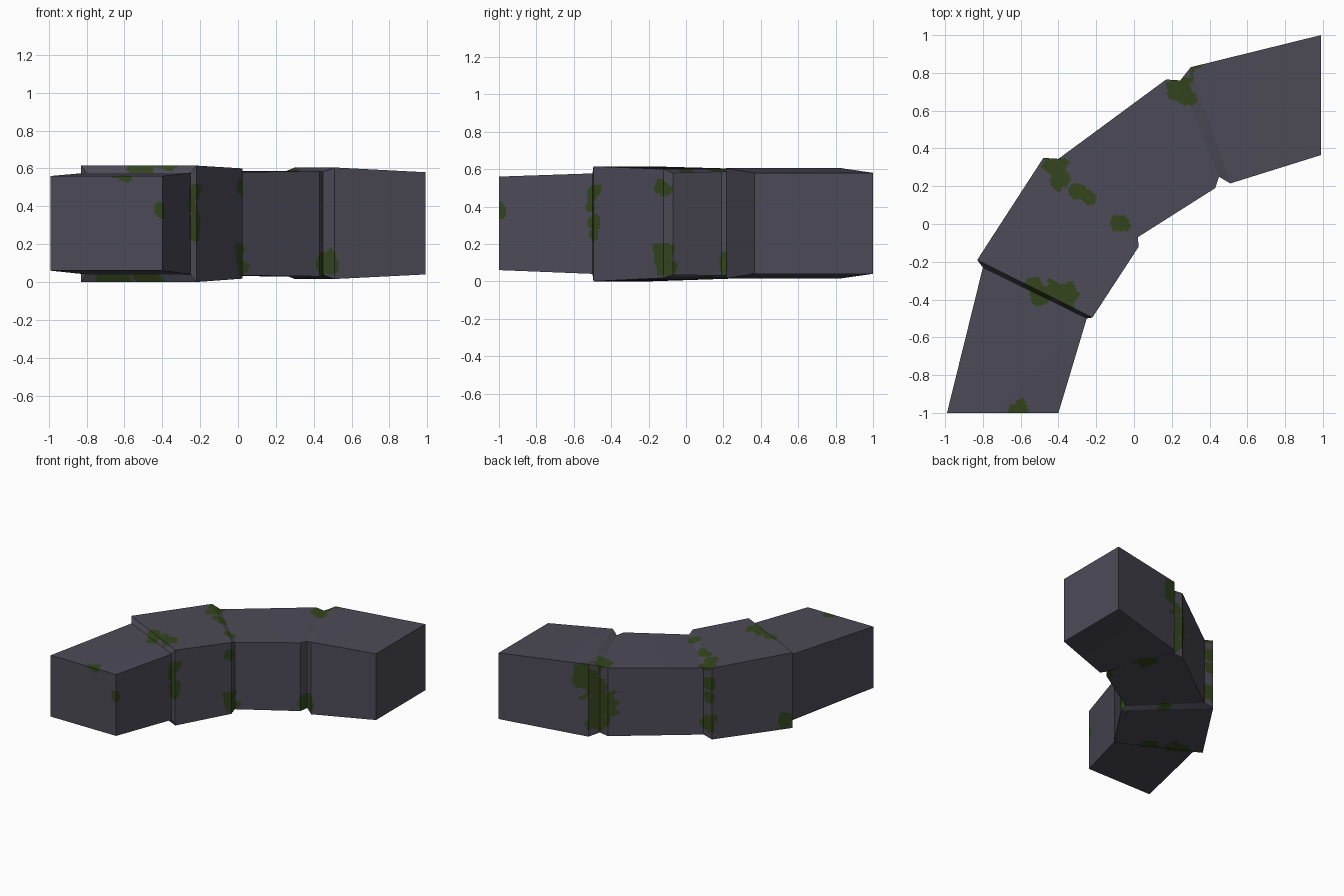
import bpy, bmesh
from mathutils import Vector, noise


def material(name, rgb):
    m = bpy.data.materials.new(name)
    m.diffuse_color = (*rgb, 1)
    return m


STONE = material("slate_stone", (0.073, 0.070, 0.095))
MOSS = material("dark_moss", (0.034, 0.058, 0.012))

# cross-sections along the arc: left x, y, right x, y, bottom z, top z
RINGS = [
    (-0.99, -1.00, -0.40, -1.00, 0.060, 0.560),
    (-0.80, -0.23, -0.25, -0.50, 0.040, 0.577),
    (-0.83, -0.19, -0.22, -0.495, 0.000, 0.615),
    (-0.48, 0.35, 0.025, -0.12, 0.018, 0.600),
    (-0.40, 0.345, 0.02, -0.07, 0.035, 0.580),
    (0.17, 0.765, 0.43, 0.19, 0.030, 0.587),
    (0.245, 0.76, 0.45, 0.25, 0.038, 0.582),
    (0.30, 0.83, 0.51, 0.215, 0.016, 0.605),
    (0.99, 1.00, 0.99, 0.365, 0.040, 0.580),
]

# moss growth: centre x, y, z, radius
BLOBS = [
    # first joint, top, bottom and sides
    (-0.54, -0.32, 0.61, 0.055), (-0.50, -0.37, 0.60, 0.06),
    (-0.42, -0.34, 0.61, 0.05), (-0.35, -0.38, 0.61, 0.06),
    (-0.66, -0.29, 0.02, 0.10), (-0.48, -0.38, 0.02, 0.09),
    (-0.23, -0.49, 0.47, 0.05), (-0.24, -0.50, 0.40, 0.035),
    (-0.23, -0.49, 0.31, 0.05), (-0.23, -0.50, 0.25, 0.035),
    (-0.79, -0.14, 0.08, 0.07),
    # second joint
    (-0.42, 0.31, 0.60, 0.06), (-0.39, 0.23, 0.60, 0.055),
    (-0.30, 0.18, 0.595, 0.05), (-0.24, 0.14, 0.59, 0.04),
    (-0.08, 0.00, 0.59, 0.05), (-0.45, 0.36, 0.46, 0.06),
    (-0.45, 0.35, 0.36, 0.05), (-0.44, 0.35, 0.14, 0.07),
    (0.01, -0.13, 0.16, 0.06), (0.02, -0.10, 0.07, 0.06),
    (0.01, -0.12, 0.50, 0.05), (-0.20, 0.12, 0.03, 0.05),
    # third joint
    (0.24, 0.72, 0.59, 0.065), (0.28, 0.66, 0.59, 0.05),
    (0.33, 0.83, 0.50, 0.09), (0.25, 0.78, 0.42, 0.08),
    (0.22, 0.77, 0.28, 0.12), (0.25, 0.78, 0.14, 0.09),
    (0.46, 0.24, 0.10, 0.07), (0.34, 0.55, 0.02, 0.08),
    # free end
    (-0.40, -1.00, 0.38, 0.045), (-0.60, -0.99, 0.575, 0.05),
]
BLOBS = [(Vector(b[:3]), b[3]) for b in BLOBS]


def mossy(p):
    ragged = 1 + 0.55 * noise.noise(p * 17)
    return any((p - c).length < r * ragged for c, r in BLOBS)


def corners(ring):
    lx, ly, rx, ry, lo, hi = ring
    return [Vector(c) for c in ((lx, ly, lo), (rx, ry, lo), (rx, ry, hi), (lx, ly, hi))]


def patch(bm, a, b, c, d, nu, nv):
    """Fine grid over the quad a-b-c-d, coloured cell by cell."""
    def point(i, j):
        return a.lerp(b, i / nu).lerp(d.lerp(c, i / nu), j / nv)
    grid = [[bm.verts.new(point(i, j)) for j in range(nv + 1)] for i in range(nu + 1)]
    for i in range(nu):
        for j in range(nv):
            f = bm.faces.new((grid[i][j], grid[i + 1][j], grid[i + 1][j + 1], grid[i][j + 1]))
            f.material_index = int(mossy(f.calc_center_median()))


N = 44


def block(name, first, last):
    """Loft one stone block through its cross-sections."""
    bm = bmesh.new()
    for r in range(first, last):
        a, b = corners(RINGS[r]), corners(RINGS[r + 1])
        length = max((a[k] - b[k]).length for k in range(4))
        nu = max(3, round(length / 0.0145))
        for k in range(4):
            m = (k + 1) % 4
            patch(bm, a[k], b[k], b[m], a[m], nu, N)
    # end faces on the free ends
    if first == 0:
        patch(bm, *corners(RINGS[0]), N, N)
    if last == len(RINGS) - 1:
        a, b, c, d = corners(RINGS[-1])
        patch(bm, b, a, d, c, N, N)
    bmesh.ops.remove_doubles(bm, verts=bm.verts, dist=1e-4)
    me = bpy.data.meshes.new(name)
    bm.to_mesh(me)
    bm.free()
    me.materials.append(STONE)
    me.materials.append(MOSS)
    bpy.context.collection.objects.link(bpy.data.objects.new(name, me))


block("front_block", 0, 1)
block("raised_block", 1, 4)
block("middle_block", 4, 6)
block("end_block", 6, 8)
